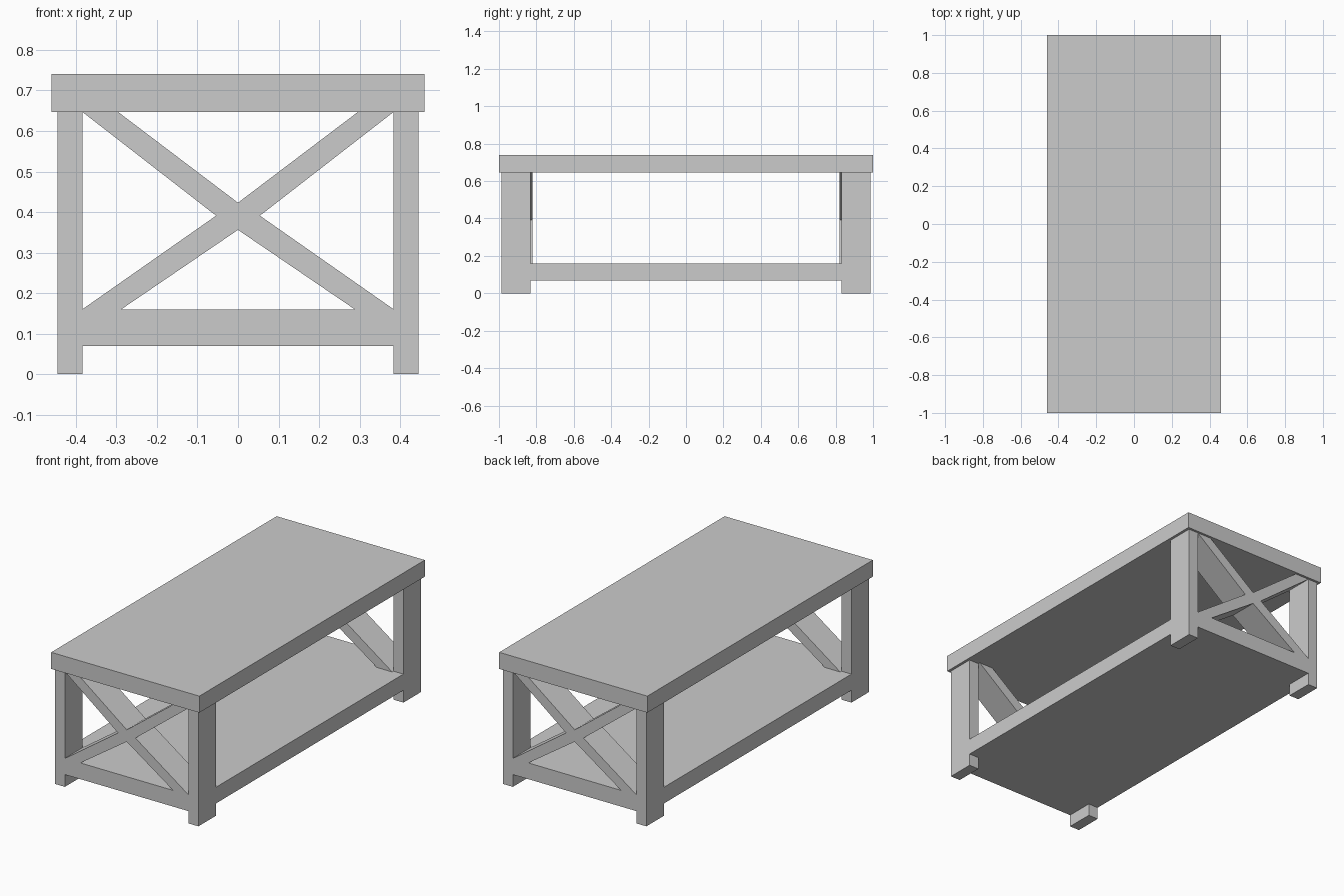
import bpy, bmesh
from mathutils import Vector

if "Cube" in bpy.data.objects:
    bpy.data.objects.remove(bpy.data.objects["Cube"])


def prism(name, outline, place, offset):
    """Extrude a flat outline; place maps (u, v) to a 3D point."""
    bm = bmesh.new()
    face = bm.faces.new([bm.verts.new(place(u, v)) for u, v in outline])
    res = bmesh.ops.extrude_face_region(bm, geom=[face], use_keep_orig=True)
    verts = [g for g in res["geom"] if isinstance(g, bmesh.types.BMVert)]
    bmesh.ops.translate(bm, verts=verts, vec=Vector(offset))
    bmesh.ops.recalc_face_normals(bm, faces=bm.faces)
    mesh = bpy.data.meshes.new(name)
    bm.to_mesh(mesh)
    bm.free()
    obj = bpy.data.objects.new(name, mesh)
    bpy.context.collection.objects.link(obj)
    return obj


def rect(x0, x1, y0, y1):
    return [(x0, y0), (x1, y0), (x1, y1), (x0, y1)]


LX, LXI = 0.445, 0.384      # leg outer and inner x
LY, LYI = 0.987, 0.832      # leg outer and inner y
BRACE_IN = 0.820            # inner face of the cross braces
SHELF0, SHELF1, UNDER, TOP = 0.069, 0.160, 0.647, 0.740

# Thick overhanging table top
prism("table_top", rect(-0.46, 0.46, -1, 1),
      lambda u, v: (u, v, UNDER), (0, 0, TOP - UNDER))

# Lower shelf, notched around the four legs and flush with them
shelf = [(-LXI, -LY), (LXI, -LY), (LXI, -LYI), (LX, -LYI),
         (LX, LYI), (LXI, LYI), (LXI, LY), (-LXI, LY),
         (-LXI, LYI), (-LX, LYI), (-LX, -LYI), (-LXI, -LYI)]
prism("lower_shelf", shelf, lambda u, v: (u, v, SHELF0), (0, 0, SHELF1 - SHELF0))

# X-shaped brace outline, right half mirrored to the left
half = [(0, 0.356), (0.288, SHELF1), (LXI, SHELF1), (0.054, 0.391),
        (LXI, UNDER), (0.296, UNDER), (0, 0.423)]
cross = half + [(-x, z) for x, z in reversed(half[1:-1])]

for sy, end in ((-1, "front"), (1, "back")):
    # Legs at this end
    for sx, side in ((-1, "left"), (1, "right")):
        prism(f"{end}_{side}_leg", rect(sx * LXI, sx * LX, sy * LYI, sy * LY),
              lambda u, v: (u, v, 0), (0, 0, UNDER))
    # Cross brace at this end
    prism(f"{end}_cross_brace", cross,
          lambda u, v: (u, sy * LY, v), (0, -sy * (LY - BRACE_IN), 0))
